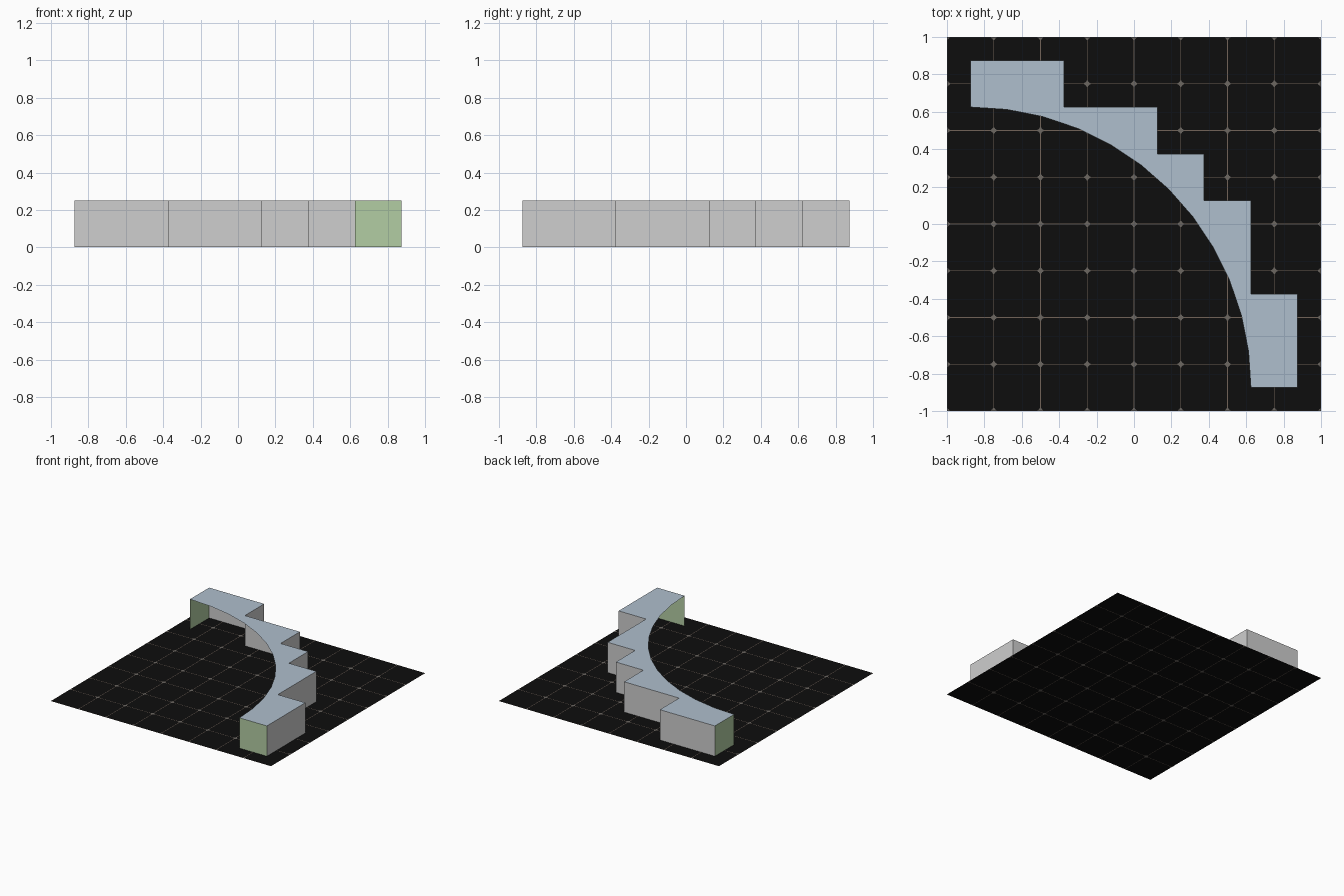
import bpy
import math

if "Cube" in bpy.data.objects:
    bpy.data.objects.remove(bpy.data.objects["Cube"])

FLOOR_Z = 0.001
WALL_H = 0.25


def material(name, rgb):
    m = bpy.data.materials.new(name)
    m.diffuse_color = (*rgb, 1)
    m.use_nodes = True
    m.node_tree.nodes["Principled BSDF"].inputs["Base Color"].default_value = m.diffuse_color
    return m


BLACK = material("black floor", (0.004, 0.004, 0.004))
TAN = material("tan line", (0.17, 0.127, 0.098))
MARK = material("grey marker", (0.15, 0.135, 0.12))
BLUE = material("pale blue top", (0.43, 0.52, 0.61))
GREY = material("light grey side", (0.62, 0.62, 0.62))
GREEN = material("soft green end", (0.45, 0.61, 0.37))


def add_mesh(name, verts, faces, mats, indices=None):
    me = bpy.data.meshes.new(name)
    me.from_pydata(verts, [], faces)
    for m in mats:
        me.materials.append(m)
    if indices:
        me.polygons.foreach_set("material_index", indices)
    me.update()
    ob = bpy.data.objects.new(name, me)
    bpy.context.collection.objects.link(ob)
    return ob


def add_plates(name, outlines, z0, z1, mat):
    """Thin inlays: each outline (counter-clockwise) gets a top and a bottom face."""
    verts, faces = [], []
    for outline in outlines:
        pts = []
        for x, y in outline:  # clip to the floor edge
            p = (max(-1, min(1, x)), max(-1, min(1, y)))
            if p not in pts:
                pts.append(p)
        for z, step in ((z1, 1), (z0, -1)):
            n = len(verts)
            verts += [(x, y, z) for x, y in pts]
            faces.append(list(range(n, n + len(pts)))[::step])
    add_mesh(name, verts, faces, [mat])


# Flat square floor
add_mesh("floor", [(-1, -1, FLOOR_Z), (1, -1, FLOOR_Z), (1, 1, FLOOR_Z), (-1, 1, FLOOR_Z)],
         [(0, 1, 2, 3)], [BLACK])

# Hairline tile joints, visible from both sides
ticks = [-1 + 0.25 * i for i in range(9)]
w = 0.002
lines = []
for t in ticks:
    lines.append([(t - w, -1), (t + w, -1), (t + w, 1), (t - w, 1)])
    lines.append([(-1, t - w), (1, t - w), (1, t + w), (-1, t + w)])
add_plates("tile_lines", lines, 0.0004, 0.0016, TAN)

# Four-pointed markers on every joint crossing
stars = []
for cx in ticks:
    for cy in ticks:
        star = []
        for k in range(8):
            r = 0.021 if k % 2 == 0 else 0.012
            a = k * math.pi / 4
            star.append((cx + r * math.cos(a), cy + r * math.sin(a)))
        stars.append(star)
add_plates("joint_markers", stars, 0.0, 0.002, MARK)

# Curved wall: stepped outside, quarter-circle inside edge (inner side open)
steps = [(-0.875, 0.625), (-0.875, 0.875), (-0.375, 0.875), (-0.375, 0.625),
         (0.125, 0.625), (0.125, 0.375), (0.375, 0.375), (0.375, 0.125),
         (0.625, 0.125), (0.625, -0.375), (0.875, -0.375), (0.875, -0.875),
         (0.625, -0.875)]
SEG = 12
arc = [(-0.875 + 1.5 * math.cos(i * math.pi / 2 / SEG),
        -0.875 + 1.5 * math.sin(i * math.pi / 2 / SEG)) for i in range(1, SEG)]
outline = steps + arc
n = len(outline)
verts = [(x, y, WALL_H) for x, y in outline] + [(x, y, FLOOR_Z) for x, y in steps]
faces = [list(range(n))[::-1]]
indices = [0]
last = len(steps) - 2
for i in range(last + 1):
    faces.append([i, i + 1, n + i + 1, n + i])
    indices.append(2 if i in (0, last) else 1)  # both end caps are green
add_mesh("curved_wall", verts, faces, [BLUE, GREY, GREEN], indices)
